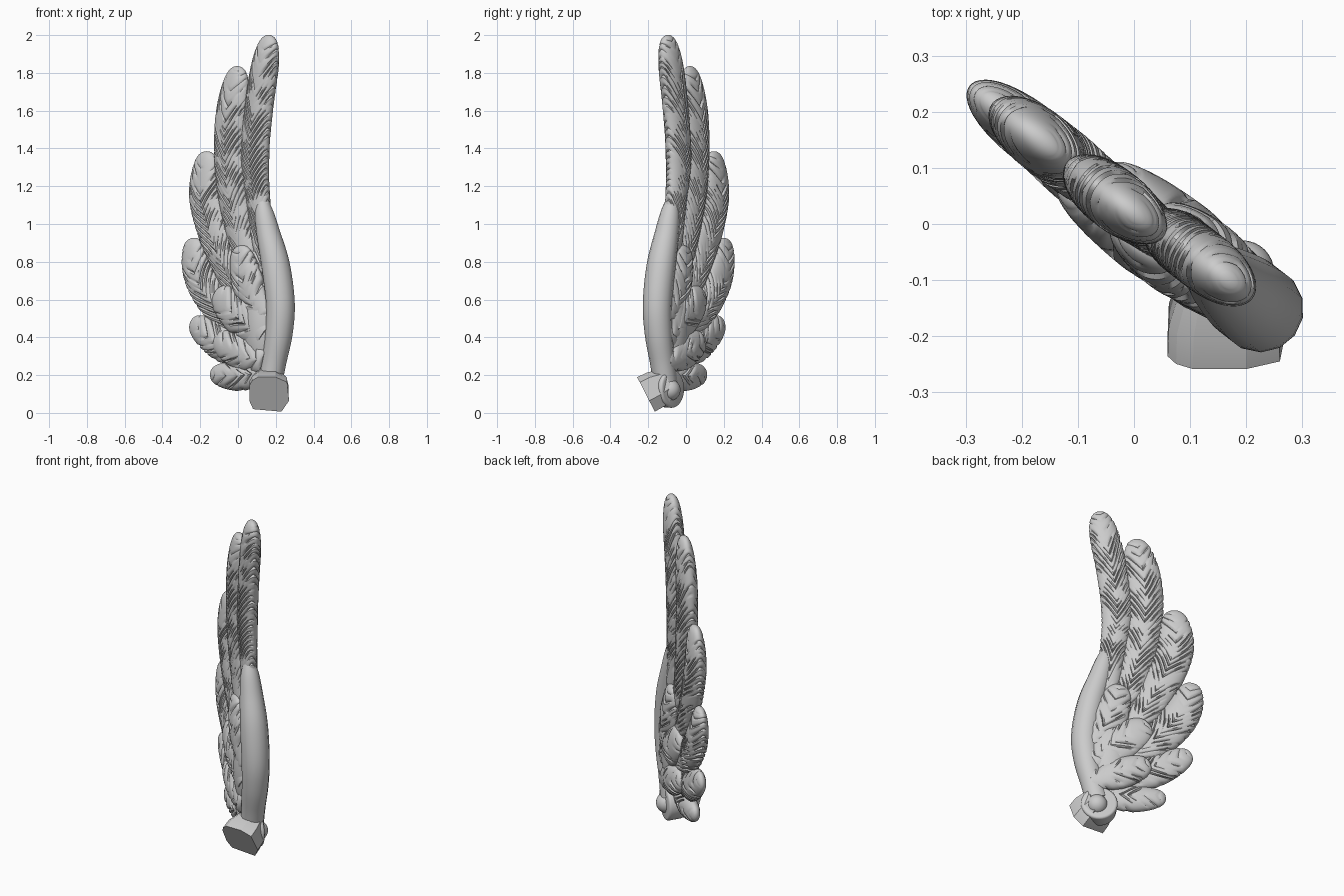
import bpy, bmesh, math
from mathutils import Vector, Matrix, noise

cube = bpy.data.objects.get("Cube")
if cube:
    bpy.data.objects.remove(cube)

# One plain grey for the whole wing
grey = bpy.data.materials.new("stone_grey")
grey.use_nodes = True
colour = (0.6, 0.6, 0.6, 1)
grey.diffuse_color = colour
grey.node_tree.nodes["Principled BSDF"].inputs["Base Color"].default_value = colour

# The wing lies in an upright plane turned about z: U runs along it, N through it
U = Vector((0.79, -0.61, 0))
N = Vector((0.61, 0.79, 0))
UP = Vector((0, 0, 1))
ORIGIN = Vector((0, 0.03, 0))


def place(x, z, d=0):
    """Point on the wing plane at front-view x and height z, pushed d along N."""
    return ORIGIN + U * (x / 0.79) + UP * z + N * d


def spline(points, t):
    """Smooth curve through the points, with t from 0 to 1."""
    f = min(t, 0.9999) * (len(points) - 1)
    i = int(f)
    f -= i
    p = [Vector(points[min(max(k, 0), len(points) - 1)]) for k in range(i - 1, i + 3)]
    return p[1] + 0.5 * f * (p[2] - p[0] + f * (
        2 * p[0] - 5 * p[1] + 4 * p[2] - p[3] + f * (3 * (p[1] - p[2]) + p[3] - p[0])))


def side_axis(path, t):
    """In-plane direction square to the path at t."""
    a, b = spline(path, max(0, t - 0.02)), spline(path, min(1, t + 0.02))
    return (place(b.x, b.y) - place(a.x, a.y)).normalized().cross(N)


def finish(name, bm, angle=35):
    bmesh.ops.recalc_face_normals(bm, faces=bm.faces)
    mesh = bpy.data.meshes.new(name)
    bm.to_mesh(mesh)
    bm.free()
    mesh.materials.append(grey)
    obj = bpy.data.objects.new(name, mesh)
    bpy.context.collection.objects.link(obj)
    bpy.ops.object.select_all(action='DESELECT')
    obj.select_set(True)
    bpy.context.view_layer.objects.active = obj
    bpy.ops.object.shade_smooth_by_angle(angle=math.radians(angle))


def loft(name, rings, angle=35):
    bm = bmesh.new()
    loops = [[bm.verts.new(p) for p in ring] for ring in rings]
    n = len(loops[0])
    for a, b in zip(loops, loops[1:]):
        for i in range(n):
            j = (i + 1) % n
            bm.faces.new((a[i], a[j], b[j], b[i]))
    bm.faces.new(loops[0])
    bm.faces.new(loops[-1])
    finish(name, bm, angle)


def feather(name, path, width, thick, d=0, sides=40):
    """Flattened tube from base to tip; its rings are bent into chevrons and some sink as barb grooves."""
    length = sum((place(*b) - place(*a)).length for a, b in zip(path, path[1:]))
    count = int(length / 0.0075)
    cap = min(0.5, 2.7 * width / length)
    shear = min(0.17, 0.35 * length) / length
    rings = []
    for k in range(count + 1):
        t = k / count
        if t > 1 - cap:
            t = 1 - cap + cap * math.sin((t - 1 + cap) / cap * math.pi / 2)
        bend = shear * min(1, (1 - t) / (2 * shear), t / shear)
        groove = {0: 1, 1: 0.4}.get(k % 6, 0)
        ring = []
        for i in range(sides):
            a = 2 * math.pi * i / sides
            v = math.cos(a)
            s = t + bend * abs(v)
            tip = max(0, (s - 1 + cap) / cap)
            size = (0.65 + 0.35 * min(1, s / 0.5)) * math.sqrt(max(0.0004, 1 - tip * tip))
            across = side_axis(path, s)
            p = place(*spline(path, s), d) + across * (v * width * size) + N * (math.sin(a) * thick * size)
            ripple = noise.noise(p * 14)
            depth = 0.013 * groove * min(1, max(0, 0.6 + 2.2 * ripple)) * (1 - tip ** 4)
            out = across * v * thick + N * math.sin(a) * width
            ring.append(p - out.normalized() * depth * min(1, size))
        rings.append(ring)
    loft(name, rings, 40)


# Flight feathers, from the longest to the lowest: path, half width, half thickness, offset
flight = [
    ("longest", [(0.15, 0.7), (0.11, 1.1), (0.09, 1.35), (0.115, 1.65), (0.17, 2.0)], 0.086, 0.055, 0),
    ("second", [(0.12, 0.6), (0.03, 0.9), (-0.022, 1.2), (-0.033, 1.5), (0.01, 1.835)], 0.1, 0.056, -0.01),
    ("third", [(0.12, 0.45), (-0.015, 0.7), (-0.115, 0.95), (-0.165, 1.15), (-0.157, 1.385)], 0.105, 0.056, -0.008),
    ("fourth", [(0.14, 0.35), (0.02, 0.45), (-0.12, 0.6), (-0.203, 0.75), (-0.24, 0.925)], 0.106, 0.055, -0.008),
    ("fifth", [(0.13, 0.3), (0.0, 0.34), (-0.11, 0.395), (-0.235, 0.485)], 0.103, 0.053, -0.02),
    ("lowest", [(0.16, 0.22), (0.04, 0.195), (-0.125, 0.205)], 0.08, 0.05, -0.03),
]
for label, path, width, thick, d in flight:
    feather(label + "_flight_feather", path, width, thick, d)

# Short covert feathers, repeated on both faces of the wing
coverts = [
    ("upper", [(0.17, 0.5), (0.1, 0.67), (0.05, 0.885)], 0.1, 0.047),
    ("middle", [(0.18, 0.4), (0.06, 0.51), (-0.075, 0.64)], 0.112, 0.05),
    ("lower", [(0.18, 0.27), (0.06, 0.32), (-0.08, 0.39)], 0.095, 0.05),
]
for side, shift, d in (("back", 0.025, 0.028), ("front", -0.015, -0.047)):
    for label, path, width, thick in coverts:
        feather(f"{label}_{side}_covert", [(x + shift, z) for x, z in path], width, thick, d)

# Smooth web between the arm and the feather roots
bm = bmesh.new()
bmesh.ops.create_uvsphere(bm, u_segments=32, v_segments=16, radius=1)
frame = Matrix((U * 0.11, N * 0.08, UP * 0.24)).transposed().to_4x4()
bmesh.ops.transform(bm, matrix=Matrix.Translation(place(0.125, 0.47, -0.008)) @ frame, verts=bm.verts)
finish("feather_root_web", bm)

# Arm along the leading edge: x, z and radius at each station
arm = [(0.175, 0.16, 0.065), (0.195, 0.27, 0.066), (0.22, 0.42, 0.074), (0.228, 0.58, 0.078),
       (0.203, 0.78, 0.077), (0.164, 0.95, 0.064), (0.142, 1.06, 0.05), (0.13, 1.14, 0.025)]
rings = []
for k in range(41):
    x, z, r = spline(arm, k / 40)
    across = side_axis(arm, k / 40)
    rings.append([place(x, z, -0.006) + (across * math.cos(a) + N * math.sin(a)) * r
                  for a in [2 * math.pi * i / 14 for i in range(14)]])
loft("leading_arm", rings)

# Round joint with a bevelled rim
bm = bmesh.new()
bmesh.ops.create_cone(bm, cap_ends=True, segments=40, radius1=0.096, radius2=0.102, depth=0.1)
rims = [e for e in bm.edges if abs(e.verts[0].co.z - e.verts[1].co.z) < 0.01]
bmesh.ops.bevel(bm, geom=rims, offset=0.014, segments=3, affect='EDGES', profile=0.5)
turn = N.to_track_quat('Z', 'Y').to_matrix().to_4x4()
bmesh.ops.transform(bm, matrix=Matrix.Translation(place(0.168, 0.128, -0.008)) @ turn, verts=bm.verts)
finish("joint_disc", bm)

# Domed pin on the back of the joint
bm = bmesh.new()
bmesh.ops.create_uvsphere(bm, u_segments=32, v_segments=16, radius=0.057)
bmesh.ops.translate(bm, vec=place(0.177, 0.122, 0.026), verts=bm.verts)
finish("joint_pin", bm)

# Faceted mounting peg pointing forward and down
outline = [(-0.105, -0.04), (-0.105, 0.05), (-0.09, 0.08), (-0.06, 0.1), (0.035, 0.1),
           (0.095, 0.07), (0.105, -0.04), (0.065, -0.105), (-0.085, -0.09)]
axis = Vector((0, 0.89, 0.455))
rise = Vector((0, -0.455, 0.89))
face = Vector((0.165, -0.213, 0.1))
loft("mounting_peg", [[face + axis * s + (Vector((x, 0, 0)) + rise * y) * scale for x, y in outline]
                      for s, scale in ((0, 1), (0.06, 0.98), (0.14, 0.75))], 25)
